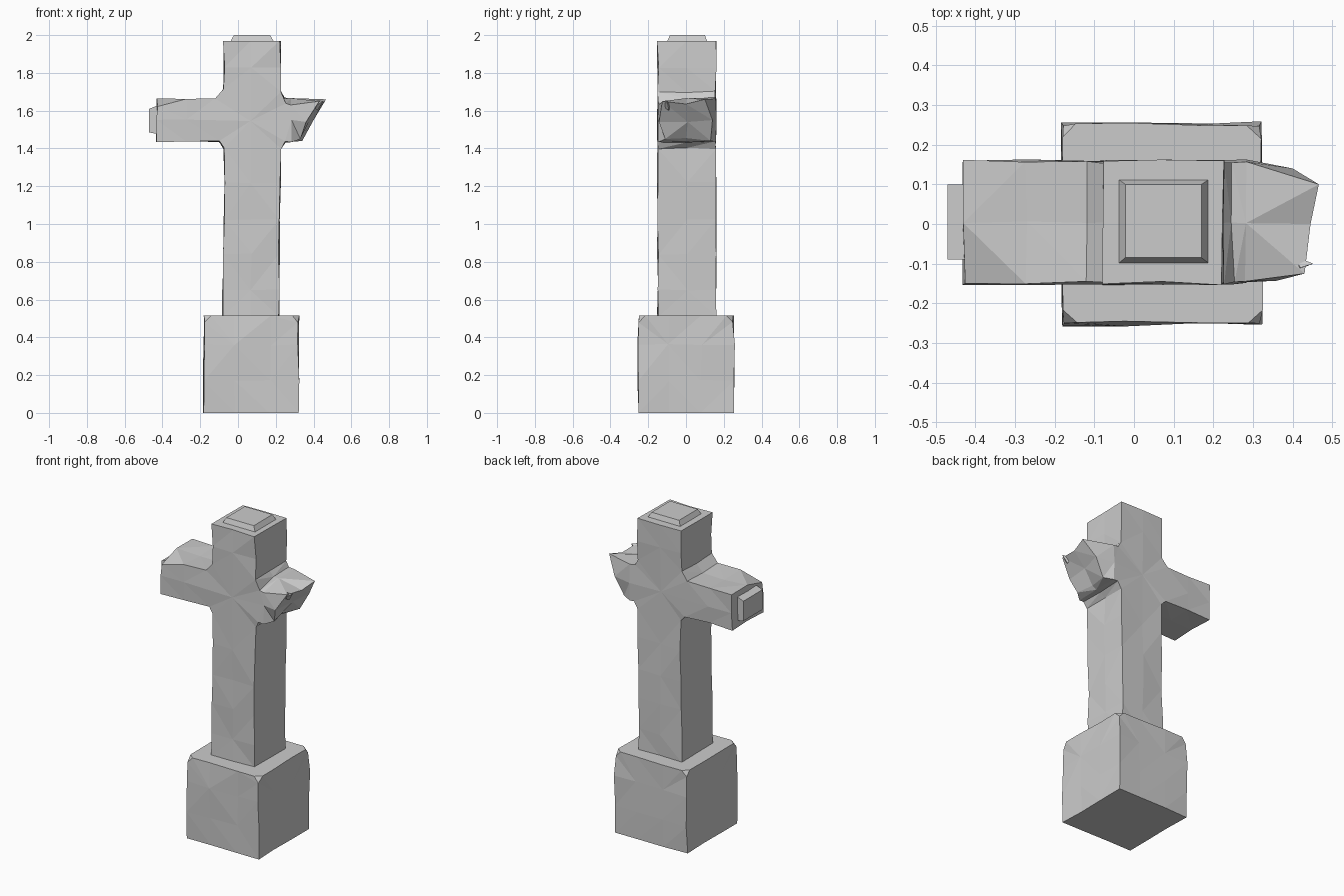
import bpy, bmesh, random
from mathutils import Vector

if "Cube" in bpy.data.objects:
    bpy.data.objects.remove(bpy.data.objects["Cube"])

random.seed(7)


def extrude_profile(pts, y0, y1):
    """Extrude an (x, z) outline along y."""
    bm = bmesh.new()
    face = bm.faces.new([bm.verts.new((x, y0, z)) for x, z in pts])
    res = bmesh.ops.extrude_face_region(bm, geom=[face], use_keep_orig=True)
    for v in res["geom"]:
        if isinstance(v, bmesh.types.BMVert):
            v.co.y = y1
    bmesh.ops.recalc_face_normals(bm, faces=bm.faces[:])
    return bm


def slice_mesh(bm, axis, values):
    """Add edge loops where the mesh crosses the given planes."""
    no = Vector((0, 0, 0))
    no[axis] = 1
    for val in values:
        bmesh.ops.bisect_plane(bm, geom=bm.verts[:] + bm.edges[:] + bm.faces[:],
                               dist=1e-5, plane_co=no * val, plane_no=no)


def weather(bm, amount, zmin, zmax):
    """Nudge vertices for a hewn stone surface, keeping end faces flat."""
    for v in bm.verts:
        v.co.x += random.uniform(-amount, amount)
        v.co.y += random.uniform(-amount, amount)
        if zmin + 0.01 < v.co.z < zmax - 0.01:
            v.co.z += random.uniform(-amount, amount)


def finish(bm, name):
    bmesh.ops.triangulate(bm, faces=bm.faces[:])
    bmesh.ops.recalc_face_normals(bm, faces=bm.faces[:])
    me = bpy.data.meshes.new(name)
    bm.to_mesh(me)
    bm.free()
    ob = bpy.data.objects.new(name, me)
    bpy.context.collection.objects.link(ob)
    return ob


def rect(x0, x1, z0, z1):
    return [(x0, z0), (x1, z0), (x1, z1), (x0, z1)]


# Plinth: square block, chipped upper corners, slightly bulging sides
bm = extrude_profile(rect(-0.18, 0.32, 0, 0.515), -0.247, 0.25)
corners = [v for v in bm.verts if v.co.z > 0.5]
bmesh.ops.bevel(bm, geom=corners, offset=0.035, segments=1, affect='VERTICES')
slice_mesh(bm, 2, [0.17, 0.36])
slice_mesh(bm, 0, [-0.02, 0.17])
slice_mesh(bm, 1, [-0.09, 0.08])
for v in bm.verts:
    if 0.1 < v.co.z < 0.4 and abs(v.co.y) > 0.2:
        v.co.y *= 1.025
weather(bm, 0.005, 0, 0.515)
finish(bm, "plinth")

# Cross: shaft and both arms from one outline with flared inner corners
outline = [(-0.08, 0.51), (0.215, 0.51), (0.225, 1.40), (0.25, 1.435),
           (0.39, 1.44), (0.39, 1.66), (0.25, 1.665), (0.225, 1.70),
           (0.222, 1.97), (-0.075, 1.97), (-0.075, 1.71), (-0.12, 1.66),
           (-0.43, 1.66), (-0.43, 1.437), (-0.10, 1.437), (-0.073, 1.40)]
bm = extrude_profile(outline, -0.149, 0.158)
slice_mesh(bm, 2, [0.65, 0.84, 1.02, 1.22, 1.55, 1.83])
slice_mesh(bm, 0, [-0.27, 0.07, 0.28])
slice_mesh(bm, 1, [0.005])

# Broken end of the right arm: three rows (bottom, middle, top), front to back
broken = [[(0.33, -0.11, 1.45), (0.31, 0.0, 1.455), (0.34, 0.13, 1.44)],
          [(0.36, -0.143, 1.54), (0.375, 0.01, 1.54), (0.40, 0.14, 1.55)],
          [(0.43, -0.125, 1.65), (0.445, 0.0, 1.635), (0.466, 0.10, 1.66)]]
end_verts = [v for v in bm.verts if v.co.x > 0.385]
weather(bm, 0.005, 0.51, 1.97)
for v in end_verts:
    row = 0 if v.co.z < 1.48 else 1 if v.co.z < 1.61 else 2
    col = 0 if v.co.y < -0.07 else 1 if v.co.y < 0.08 else 2
    v.co = broken[row][col]
# Worn front edges along the tops of both arms
for v in bm.verts:
    if v.co.y < -0.1 and 1.64 < v.co.z < 1.68:
        if 0.24 < v.co.x < 0.3:
            v.co.z -= 0.03
        elif v.co.x < -0.4:
            v.co.z -= 0.035
finish(bm, "cross")

# Splinter on the front corner of the broken end
bm = bmesh.new()
for p in [(0.40, -0.12, 1.62), (0.42, -0.09, 1.60), (0.42, -0.11, 1.655),
          (0.452, -0.10, 1.65), (0.40, -0.08, 1.64)]:
    bm.verts.new(p)
bmesh.ops.convex_hull(bm, input=bm.verts[:])
finish(bm, "arm_splinter")

# Raised panel on the end of the left arm
bm = extrude_profile([(-0.47, 1.485), (-0.42, 1.475), (-0.42, 1.63),
                      (-0.47, 1.61)], -0.09, 0.10)
finish(bm, "arm_end_panel")

# Tapered cap on the top of the shaft
bm = extrude_profile([(-0.04, 1.965), (0.19, 1.965), (0.17, 2.0),
                      (-0.022, 2.0)], -0.10, 0.113)
for v in bm.verts:
    if v.co.z > 1.98:
        v.co.y = 0.10 if v.co.y > 0 else -0.085
finish(bm, "top_cap")
